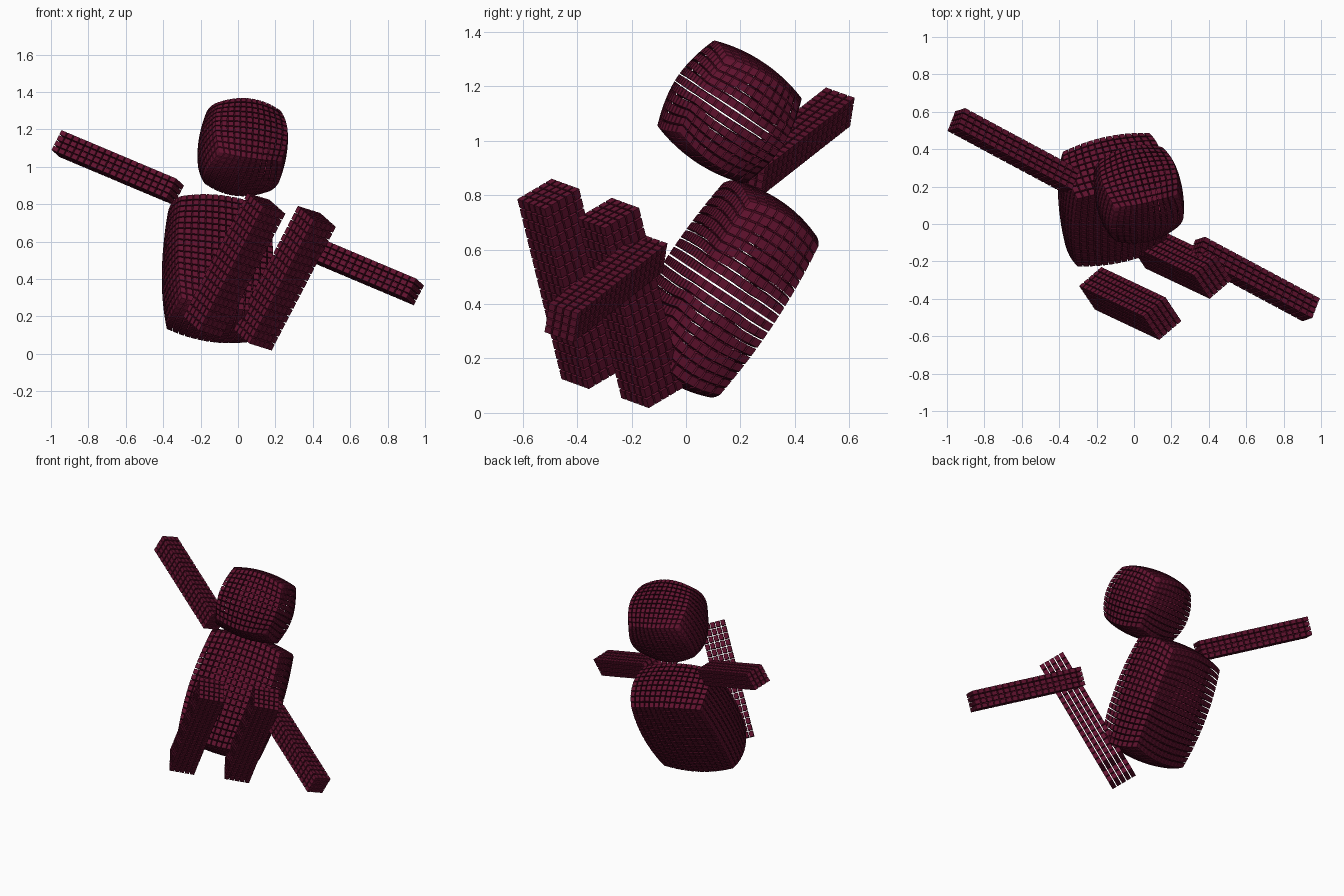
import bpy, bmesh
from itertools import product
from mathutils import Vector

cube = bpy.data.objects.get("Cube")
if cube:
    bpy.data.objects.remove(cube, do_unlink=True)

maroon = bpy.data.materials.new("deep maroon")
maroon.use_nodes = True
colour = (0.12, 0.006, 0.028, 1)
maroon.diffuse_color = colour
bsdf = next(n for n in maroon.node_tree.nodes if n.type == 'BSDF_PRINCIPLED')
bsdf.inputs["Base Color"].default_value = colour
bsdf.inputs["Roughness"].default_value = 0.7

FILL = 0.82  # share of each cell taken by its block


def frame(side, up):
    """Right-handed axes from a sideways and a rough upward direction."""
    e1 = Vector(side).normalized()
    e3 = Vector(up)
    e3 = (e3 - e1 * e3.dot(e1)).normalized()
    return e1, e3.cross(e1), e3


def bulge(q, k):
    """Round a unit cube so that its edges and corners pull inwards."""
    x, y, z = q
    return (x * (1 - k * (y * y + z * z) / 2),
            y * (1 - k * (x * x + z * z) / 2),
            z * (1 - k * (x * x + y * y) / 2))


def block_part(name, centre, axes, half, counts, k=0.0):
    """A hollow box of separate little blocks, optionally rounded."""
    bm = bmesh.new()
    for cell in product(*(range(n) for n in counts)):
        if not any(i in (0, n - 1) for i, n in zip(cell, counts)):
            continue
        block = bmesh.ops.create_cube(bm, size=FILL)
        for v in block["verts"]:
            q = [2 * (i + 0.5 + c) / n - 1 for i, c, n in zip(cell, v.co, counts)]
            p = Vector(centre)
            for axis, h, s in zip(axes, half, bulge(q, k)):
                p += axis * h * s
            v.co = p
    bmesh.ops.recalc_face_normals(bm, faces=bm.faces)
    mesh = bpy.data.meshes.new(name)
    bm.to_mesh(mesh)
    bm.free()
    mesh.materials.append(maroon)
    obj = bpy.data.objects.new(name, mesh)
    bpy.context.collection.objects.link(obj)
    return obj


# Leaning torso and head
trunk = frame((0.97, 0.21, -0.14), (0, 0.55, 0.83))
block_part("torso", (-0.11, 0.13, 0.455), trunk, (0.29, 0.19, 0.395), (14, 9, 18), 0.17)
block_part("head", (0.025, 0.16, 1.105), trunk, (0.235, 0.22, 0.225), (12, 11, 11), 0.28)

# Outstretched arms lie on one line
arm_axes = frame((0.826, -0.443, -0.348), (0.05, 0.02, 0.11))
arm_half = (0.375, 0.0625, 0.0625)
block_part("right_arm", (-0.643, 0.394, 0.995), arm_axes, arm_half, (18, 4, 4))
block_part("left_arm", (0.64, -0.294, 0.46), arm_axes, arm_half, (18, 4, 4))

# Raised legs stand side by side
leg_axes = frame((0.74, 0.63, -0.23), (0.44, -0.22, 0.867))
leg_half = (0.083, 0.088, 0.385)
block_part("right_leg", (-0.02, -0.425, 0.474), leg_axes, leg_half, (5, 5, 18))
block_part("left_leg", (0.25, -0.205, 0.404), leg_axes, leg_half, (5, 5, 18))
